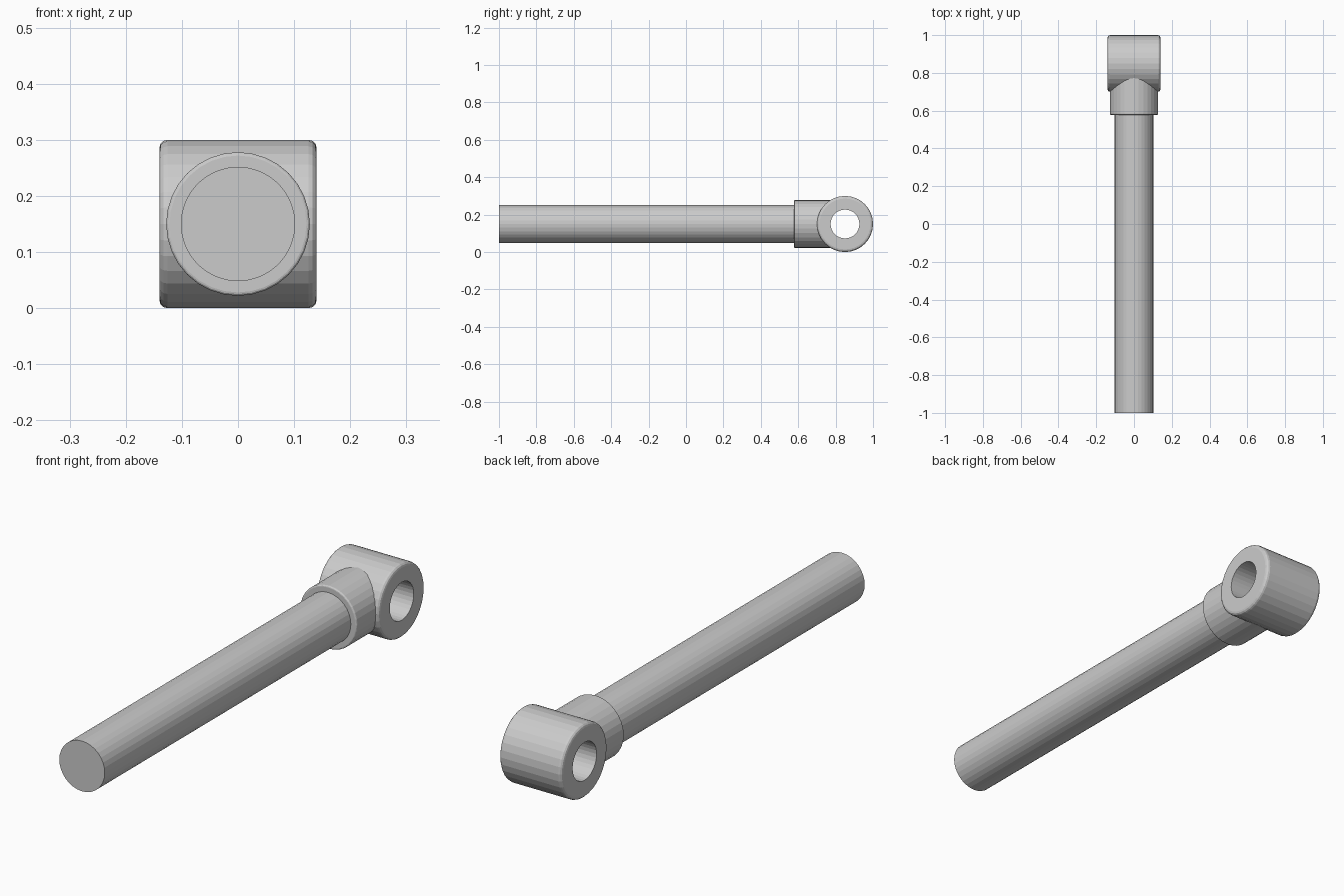
import bpy
from math import pi

if "Cube" in bpy.data.objects:
    bpy.data.objects.remove(bpy.data.objects["Cube"])

Z = 0.15        # axis height
EYE_Y = 0.85    # eye centre


def cylinder(name, radius, length, loc, rot, verts=32, bevel=0.0):
    bpy.ops.mesh.primitive_cylinder_add(vertices=verts, radius=radius, depth=length,
                                        location=loc, rotation=rot)
    ob = bpy.context.object
    ob.name = name
    bpy.ops.object.transform_apply(location=False, rotation=True, scale=True)
    if bevel:
        m = ob.modifiers.new("rounded_rim", 'BEVEL')
        m.width = bevel
        m.segments = 3
        m.limit_method = 'ANGLE'
        m.angle_limit = pi / 3
        bpy.ops.object.modifier_apply(modifier=m.name)
    return ob


def along_y(name, radius, y0, y1, **kw):
    return cylinder(name, radius, y1 - y0, (0, (y0 + y1) / 2, Z), (pi / 2, 0, 0), **kw)


def combine(target, other, operation):
    m = target.modifiers.new(operation.lower(), 'BOOLEAN')
    m.object = other
    m.operation = operation
    m.solver = 'EXACT'
    bpy.context.view_layer.objects.active = target
    bpy.ops.object.modifier_apply(modifier=m.name)
    bpy.data.objects.remove(other, do_unlink=True)


# Cross eye at the back end
eye = cylinder("rod_end_eye", 0.15, 0.28, (0, EYE_Y, Z), (0, pi / 2, 0), bevel=0.014)

# Collar blending into the eye, and the long shaft
combine(eye, along_y("collar", 0.128, 0.578, EYE_Y, bevel=0.006), 'UNION')
combine(eye, along_y("shaft", 0.102, -1.0, 0.7), 'UNION')

# Pin hole through the eye
combine(eye, cylinder("pin_hole", 0.077, 0.5, (0, EYE_Y, Z), (0, pi / 2, 0)), 'DIFFERENCE')
eye.name = "rod_with_eye"
